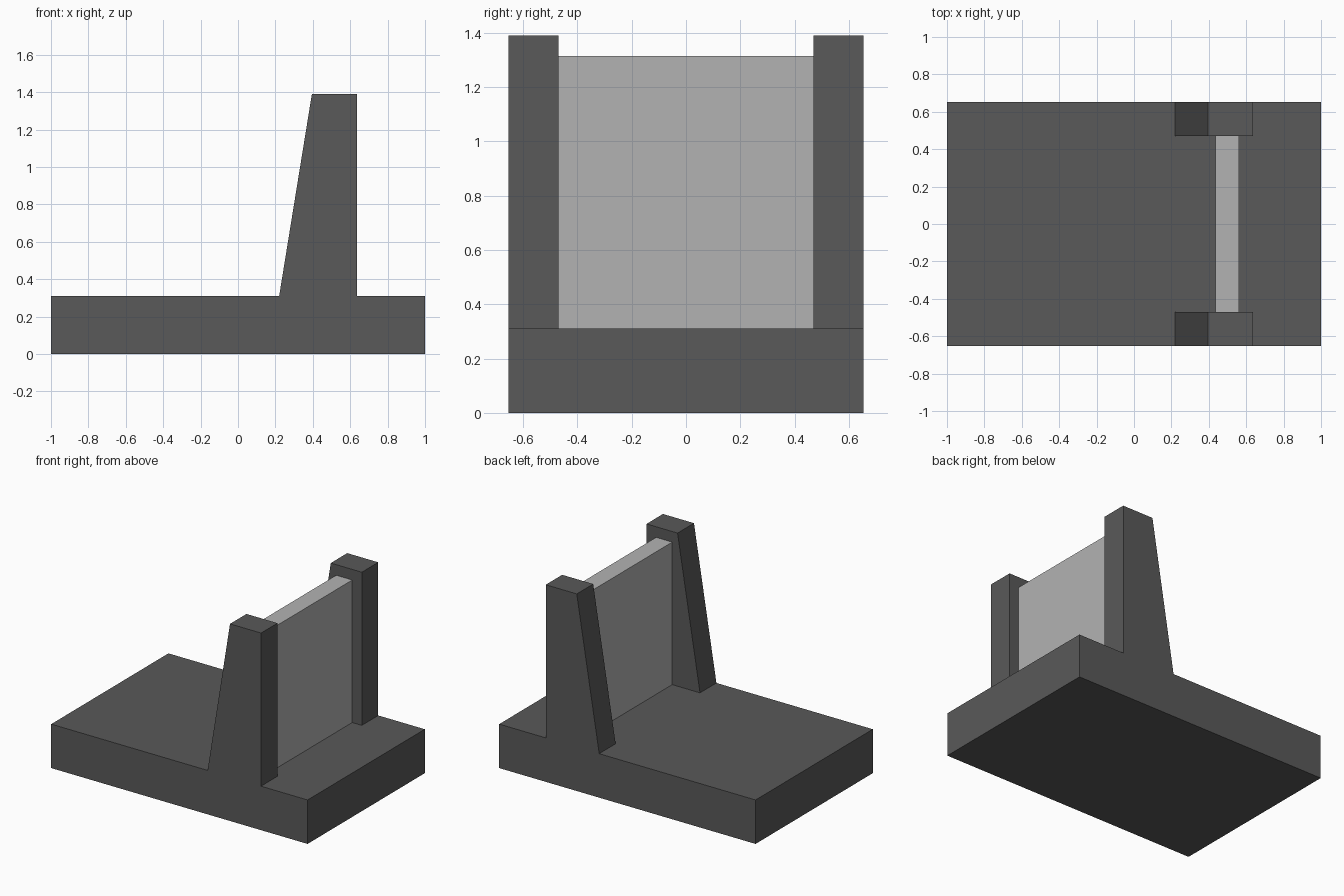
import bpy
import bmesh

cube = bpy.data.objects.get("Cube")
if cube:
    bpy.data.objects.remove(cube, do_unlink=True)


def material(name, grey):
    mat = bpy.data.materials.new(name)
    mat.use_nodes = True
    colour = (grey, grey, grey, 1.0)
    mat.diffuse_color = colour
    mat.node_tree.nodes["Principled BSDF"].inputs["Base Color"].default_value = colour
    return mat


def extrude_profile(name, profile, y0, y1, mat):
    """Extrude an x-z outline from y0 to y1."""
    bm = bmesh.new()
    face = bm.faces.new([bm.verts.new((x, y0, z)) for x, z in profile])
    result = bmesh.ops.extrude_face_region(bm, geom=[face])
    verts = [v for v in result["geom"] if isinstance(v, bmesh.types.BMVert)]
    bmesh.ops.translate(bm, verts=verts, vec=(0, y1 - y0, 0))
    bmesh.ops.recalc_face_normals(bm, faces=bm.faces)
    mesh = bpy.data.meshes.new(name)
    bm.to_mesh(mesh)
    bm.free()
    mesh.materials.append(mat)
    obj = bpy.data.objects.new(name, mesh)
    bpy.context.collection.objects.link(obj)
    return obj


def rectangle(x0, x1, z0, z1):
    return [(x0, z0), (x1, z0), (x1, z1), (x0, z1)]


dark = material("dark concrete", 0.10)
light = material("light panel", 0.45)

half_depth = 0.653
inner = 0.47
deck = 0.31

# Base slab
extrude_profile("base_slab", rectangle(-1, 1, 0, deck), -half_depth, half_depth, dark)

# Tapered piers at either side
pier = [(0.22, deck), (0.637, deck), (0.637, 1.39), (0.395, 1.39)]
for name, side in (("front_pier", -1), ("back_pier", 1)):
    extrude_profile(name, pier, side * inner, side * half_depth, dark)

# Upright panel between the piers
extrude_profile("gate_panel", rectangle(0.437, 0.562, deck, 1.315), -inner, inner, light)
